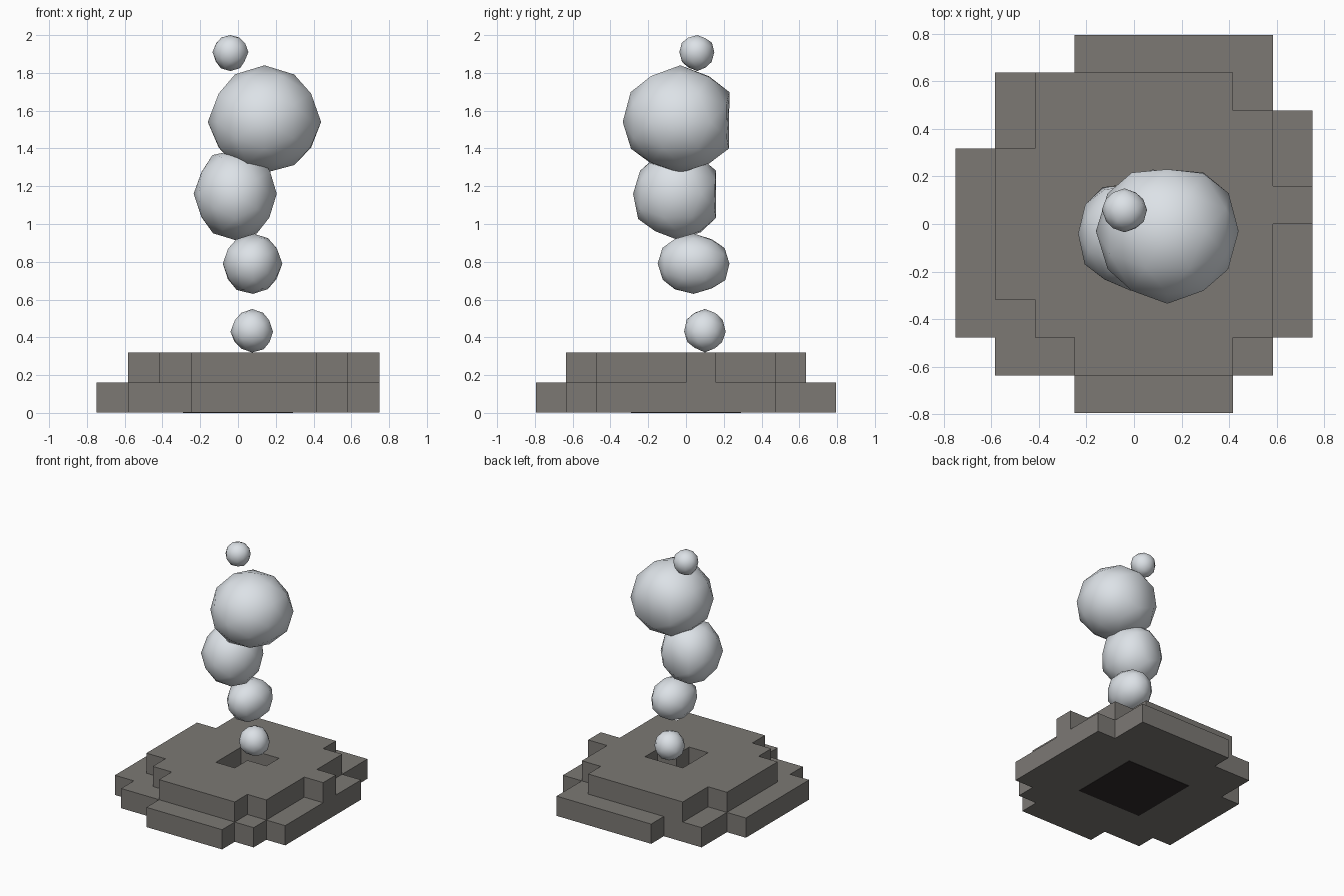
import bpy, bmesh, random
from mathutils import Vector

if "Cube" in bpy.data.objects:
    bpy.data.objects.remove(bpy.data.objects["Cube"])

random.seed(4)


def material(name, rgb):
    m = bpy.data.materials.new(name)
    m.diffuse_color = (*rgb, 1)
    m.use_nodes = True
    m.node_tree.nodes["Principled BSDF"].inputs["Base Color"].default_value = m.diffuse_color
    return m


def add_object(name, bm, mat):
    bmesh.ops.recalc_face_normals(bm, faces=bm.faces)
    me = bpy.data.meshes.new(name)
    bm.to_mesh(me)
    bm.free()
    me.materials.append(mat)
    ob = bpy.data.objects.new(name, me)
    bpy.context.collection.objects.link(ob)
    return ob


stone = material("stone", (0.2, 0.19, 0.175))
dark = material("dark", (0.03, 0.025, 0.025))
smoke = material("smoke", (0.72, 0.76, 0.8))

# Stepped block base: two layers of cells, back row first, hole in the upper layer
LOWER = ["...#####.", ".#######.", ".########", "#########", "#########",
         "#########", "#########", "#########", ".#######.", "...####.."]
UPPER = [".........", "..#####..", "..######.", ".#######.", ".###..###",
         ".###.###.", ".#######.", "..######.", "...####..", "........."]
CX, CY, CZ = 1.5 / 9, 0.159, 0.16
solid = {(c, 9 - r, k) for k, rows in enumerate((LOWER, UPPER))
         for r, row in enumerate(rows) for c, ch in enumerate(row) if ch == "#"}

bm = bmesh.new()
for cell in solid:
    for axis in range(3):
        for side in (0, 1):
            nb = list(cell)
            nb[axis] += 2 * side - 1
            if tuple(nb) in solid:
                continue
            u, v = (axis + 1) % 3, (axis + 2) % 3
            quad = []
            for a, b in ((0, 0), (1, 0), (1, 1), (0, 1)):
                p = list(cell)
                p[axis] += side
                p[u] += a
                p[v] += b
                quad.append(bm.verts.new((p[0] * CX - 0.75, p[1] * CY - 0.795,
                                          max(p[2] * CZ, 0.003))))
            bm.faces.new(quad if side else quad[::-1])
bmesh.ops.remove_doubles(bm, verts=bm.verts, dist=0.001)
bmesh.ops.dissolve_limit(bm, angle_limit=0.01, verts=bm.verts, edges=bm.edges)
add_object("stepped_base", bm, stone)

# Dark square plate under the base
bm = bmesh.new()
bmesh.ops.create_cube(bm, size=1)
for v in bm.verts:
    v.co = (v.co.x * 0.58, v.co.y * 0.58, (v.co.z + 0.5) * 0.02)
add_object("bottom_plate", bm, dark)

# Unit ball: icosahedron corners plus their edge midpoints, poles on the axes
PHI = (1 + 5 ** 0.5) / 2
corners = []
for a in (-1, 1):
    for b in (-PHI, PHI):
        corners += [Vector((a, 0, b)), Vector((0, b, a)), Vector((b, a, 0))]
ball = [c.normalized() for c in corners]
for i, p in enumerate(corners):
    for q in corners[i + 1:]:
        if (p - q).length < 2.1:
            ball.append((p + q).normalized())


def puff(name, centre, low, high, flat_back=False, jitter=0.03):
    """Faceted smoke ball fitted to the given lower and upper bounds."""
    bm = bmesh.new()
    for p in ball:
        f = 1 + random.uniform(-jitter, jitter)
        if flat_back and p.y > 0.99:
            f = 0.85
        bm.verts.new(p * f)
    bmesh.ops.convex_hull(bm, input=bm.verts)
    for i in range(3):
        top = max(v.co[i] for v in bm.verts)
        bot = min(v.co[i] for v in bm.verts)
        for v in bm.verts:
            s = v.co[i]
            v.co[i] = centre[i] + (s / top * (high[i] - centre[i]) if s > 0
                                   else s / bot * (low[i] - centre[i]))
    ob = add_object(name, bm, smoke)
    ob.data.shade_smooth()


puff("smoke_puff_1", (0.075, 0.1, 0.43), (-0.04, -0.01, 0.32), (0.185, 0.21, 0.55))
puff("smoke_puff_2", (0.08, 0.04, 0.79), (-0.08, -0.15, 0.63), (0.235, 0.23, 0.95))
puff("smoke_puff_3", (-0.015, -0.04, 1.16), (-0.235, -0.28, 0.915), (0.205, 0.16, 1.39), True)
puff("smoke_puff_4", (0.14, -0.03, 1.54), (-0.16, -0.335, 1.27), (0.44, 0.23, 1.84), True, 0.01)
puff("smoke_puff_5", (-0.04, 0.06, 1.91), (-0.135, -0.035, 1.81), (0.055, 0.15, 2.0))
